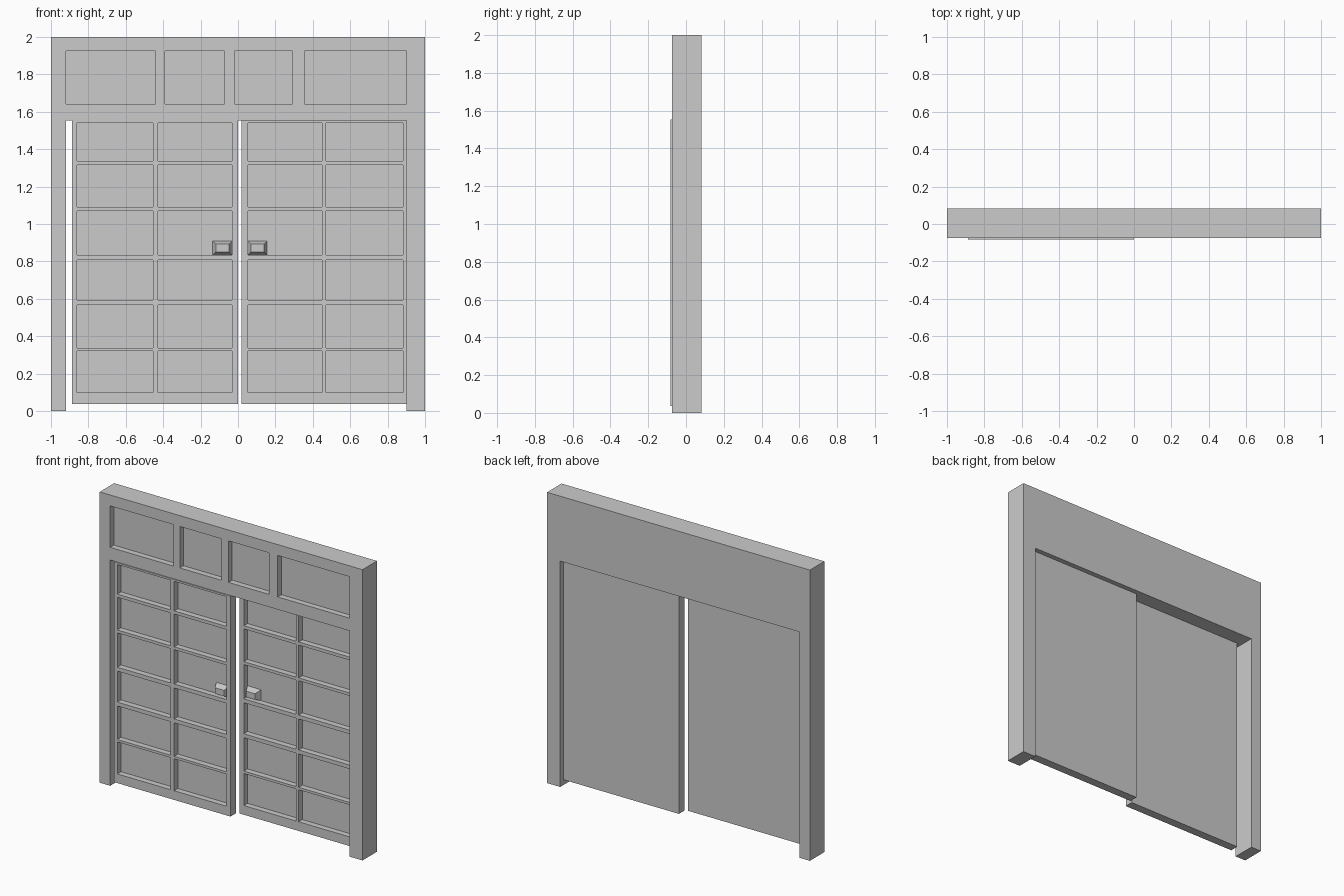
import bpy, bmesh
from mathutils import Vector

if "Cube" in bpy.data.objects:
    bpy.data.objects.remove(bpy.data.objects["Cube"])

RECESS = 0.04   # depth of every sunken panel


def add_box(bm, x0, x1, y0, y1, z0, z1, taper=0.0):
    """Box from min/max limits; taper shrinks the front (-y) end."""
    verts = bmesh.ops.create_cube(bm, size=1)["verts"]
    for v in verts:
        t = taper if v.co.y < 0 else 0.0
        v.co = Vector((x0 + t if v.co.x < 0 else x1 - t,
                       y0 if v.co.y < 0 else y1,
                       z0 + t if v.co.z < 0 else z1 - t))


def make_object(name, boxes, taper=0.0):
    bm = bmesh.new()
    for b in boxes:
        add_box(bm, *b, taper=taper)
    mesh = bpy.data.meshes.new(name)
    bm.to_mesh(mesh)
    bm.free()
    obj = bpy.data.objects.new(name, mesh)
    bpy.context.collection.objects.link(obj)
    return obj


def carve(obj, boxes):
    """Subtract the given boxes from obj."""
    cutter = make_object(obj.name + "_cutter", boxes)
    mod = obj.modifiers.new("carve", "BOOLEAN")
    mod.operation = "DIFFERENCE"
    mod.solver = "EXACT"
    mod.object = cutter
    bpy.context.view_layer.objects.active = obj
    bpy.ops.object.modifier_apply(modifier=mod.name)
    bpy.data.objects.remove(cutter, do_unlink=True)


def panels(columns, rows, front):
    return [(x0, x1, front - 0.05, front + RECESS, z0, z1)
            for x0, x1 in columns for z0, z1 in rows]


# Frame with the doorway and four transom panels
FRONT, BACK = -0.075, 0.082
frame = make_object("door_frame", [(-1, 1, FRONT, BACK, 0, 2)])
transom = [(-0.92, -0.44), (-0.39, -0.072), (-0.02, 0.29), (0.355, 0.90)]
carve(frame, [(-0.92, 0.90, -0.2, 0.2, -0.1, 1.553)]
      + panels(transom, [(1.64, 1.925)], FRONT))

# Two sliding doors, each with two columns of six panels
rows = [(0.10, 0.32), (0.337, 0.567), (0.594, 0.807),
        (0.834, 1.07), (1.09, 1.315), (1.337, 1.54)]
doors = {
    "left": (-0.888, 0.0, -0.082, [(-0.861, -0.455), (-0.428, -0.032)]),
    "right": (0.02, 0.90, -0.012, [(0.053, 0.449), (0.47, 0.882)]),
}
for side, (x0, x1, front, columns) in doors.items():
    door = make_object(side + "_door", [(x0, x1, front, front + 0.06, 0.037, 1.553)])
    carve(door, panels(columns, rows, front))

    # Tapered handle in the corner of the panel nearest the middle
    hx = -0.135 if side == "left" else 0.053
    make_object(side + "_handle",
                [(hx, hx + 0.103, front, front + RECESS, 0.834, 0.909)], taper=0.017)
